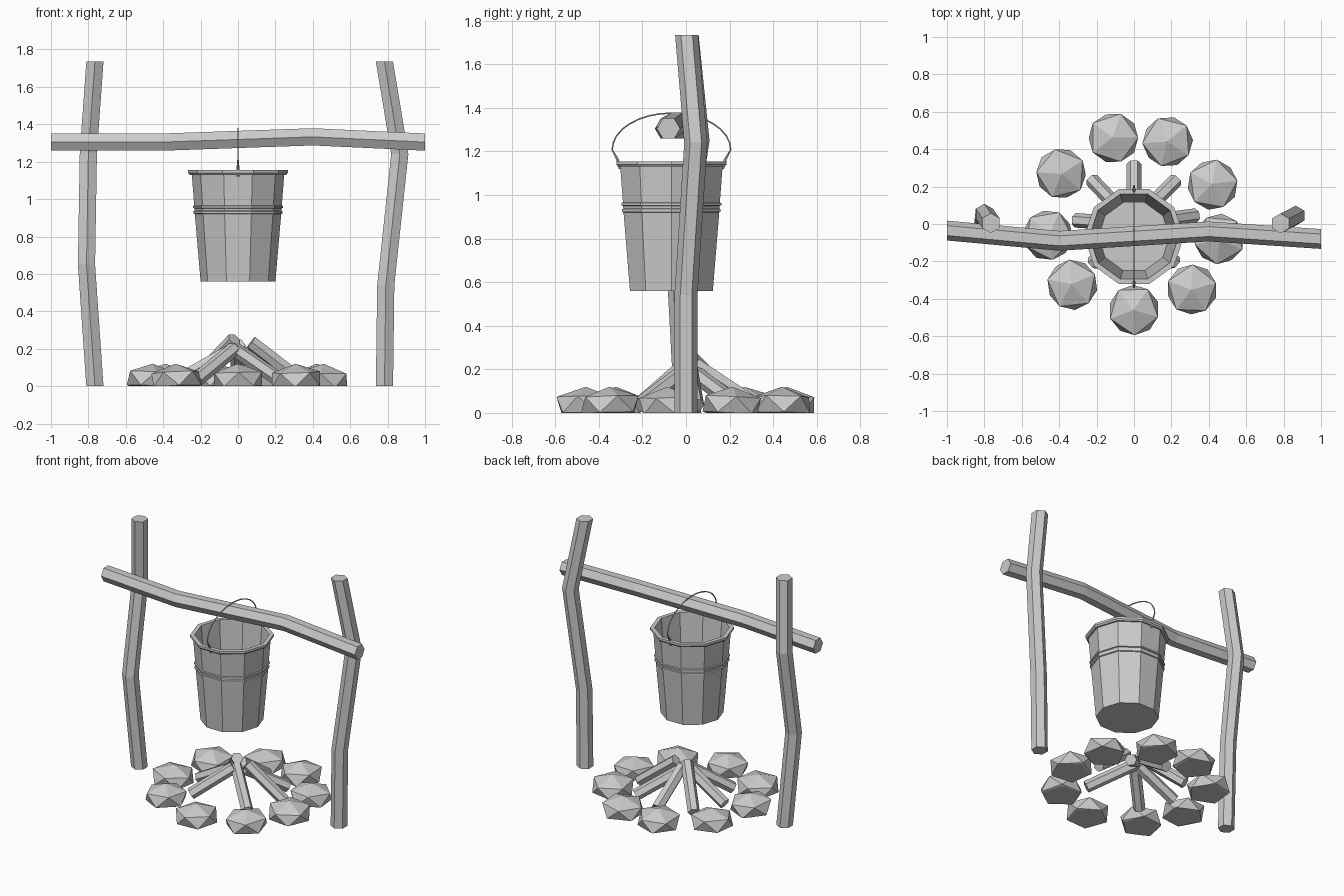
import bpy, bmesh, math, random
from mathutils import Vector, Matrix

if "Cube" in bpy.data.objects:
    bpy.data.objects.remove(bpy.data.objects["Cube"])

random.seed(4)


def loft(name, rings, cap=True):
    """Skin a list of equal-sized rings, closing both ends if asked."""
    bm = bmesh.new()
    vs = [[bm.verts.new(p) for p in r] for r in rings]
    n = len(vs[0])
    for a, b in zip(vs, vs[1:]):
        for i in range(n):
            j = (i + 1) % n
            bm.faces.new((a[i], a[j], b[j], b[i]))
    if cap:
        bm.faces.new(vs[0])
        bm.faces.new(vs[-1])
    return finish(name, bm)


def finish(name, bm):
    bmesh.ops.recalc_face_normals(bm, faces=bm.faces)
    me = bpy.data.meshes.new(name)
    bm.to_mesh(me)
    bm.free()
    ob = bpy.data.objects.new(name, me)
    bpy.context.collection.objects.link(ob)
    return ob


def ring(c, u, v, r, n, start=0.0):
    """Regular polygon around c in the plane of u and v."""
    c, u, v = Vector(c), Vector(u), Vector(v)
    return [c + r * (math.cos(start + math.tau * i / n) * u +
                     math.sin(start + math.tau * i / n) * v) for i in range(n)]


X, Y, Z = (1, 0, 0), (0, 1, 0), (0, 0, 1)

# Crooked upright posts and the cross beam (hexagonal poles)
left = [(-.765, 0, 0), (-.81, -.035, .65), (-.80, .055, 1.25), (-.765, .005, 1.735)]
right = [(.783, 0, 0), (.79, 0, .54), (.865, .045, 1.24), (.783, .003, 1.735)]
beam = [(-1, -.035, 1.305), (-.4, -.09, 1.305), (.4, -.04, 1.333), (1, -.08, 1.305)]
loft("left_post", [ring(p, Y, X, .053, 6) for p in left])
loft("right_post", [ring(p, Y, X, .053, 6) for p in right])
loft("cross_beam", [ring(p, Y, Z, .053, 6) for p in beam])

# Ten-sided bucket: outer wall, two ribs, rolled rim, inner wall, floor
BY = -.067
profile = [(.200, .56), (.231, .92), (.238, .923), (.238, .935), (.232, .938),
           (.233, .950), (.241, .953), (.241, .963), (.234, .966), (.247, 1.13),
           (.258, 1.13), (.266, 1.14), (.266, 1.155), (.238, 1.155), (.190, .575)]
loft("bucket", [ring((0, BY, z), X, Y, r, 10) for r, z in profile])

# Wire handle hung over the beam
path = []
for i in range(17):
    t = math.pi * i / 16
    path.append(Vector((0, BY - .272 * math.cos(t), 1.208 + .168 * math.sin(t))))
rings = []
for i, p in enumerate(path):
    d = (path[min(i + 1, 16)] - path[max(i - 1, 0)]).normalized()
    rings.append(ring(p, X, d.cross(Vector(X)), .004, 6))
loft("handle", rings)

# Lugs joining the handle to the rim
for side, label in ((-1, "front"), (1, "back")):
    pts = [(.235, 1.12), (.248, 1.165), (.273, 1.21)]
    loft(label + "_handle_lug", [ring((0, BY + side * y, z), X, Y, r, 6)
                                 for (y, z), r in zip(pts, (.008, .008, .004))])

# Stones: squashed icospheres cut flat on the ground
stones = [(-.11, .46), (.18, .44), (.42, .21), (.455, -.08), (.31, -.35),
          (0, -.46), (-.33, -.325), (-.46, -.06), (-.39, .27)]
for i, (x, y) in enumerate(stones):
    bm = bmesh.new()
    bmesh.ops.create_icosphere(bm, subdivisions=1, radius=1)
    m = (Matrix.Translation((x, y, .037)) @
         Matrix.Rotation(random.uniform(-.06, .06), 4, 'X') @
         Matrix.Rotation(random.uniform(-.06, .06), 4, 'Y') @
         Matrix.Rotation(math.radians(40 * i), 4, 'Z') @
         Matrix.Diagonal((.15, .15, .083, 1)))
    bm.transform(m)
    cut = bmesh.ops.bisect_plane(bm, geom=bm.verts[:] + bm.edges[:] + bm.faces[:],
                                 plane_co=(0, 0, 0), plane_no=(0, 0, -1),
                                 clear_outer=True)
    bmesh.ops.holes_fill(bm, edges=[e for e in bm.edges if e.is_boundary])
    finish(f"stone_{i + 1}", bm)

# Logs leaning together in the middle: outer foot, inner top
logs = [((.33, .045, .035), (.07, .01, .235)), ((.225, .235, .035), (.03, .04, .18)),
        ((0, .32, .035), (0, .04, .22)), ((-.225, .235, .035), (-.02, .02, .25)),
        ((-.315, .02, .035), (-.04, 0, .19)), ((-.22, -.21, .035), (-.02, -.02, .20)),
        ((.22, -.21, .035), (-.02, .01, .20))]
for i, (a, b) in enumerate(logs):
    d = (Vector(b) - Vector(a)).normalized()
    u = d.cross(Vector(Z)).normalized()
    v = d.cross(u)
    loft(f"log_{i + 1}", [ring(p, u, v, .039, 6) for p in (a, b)])
